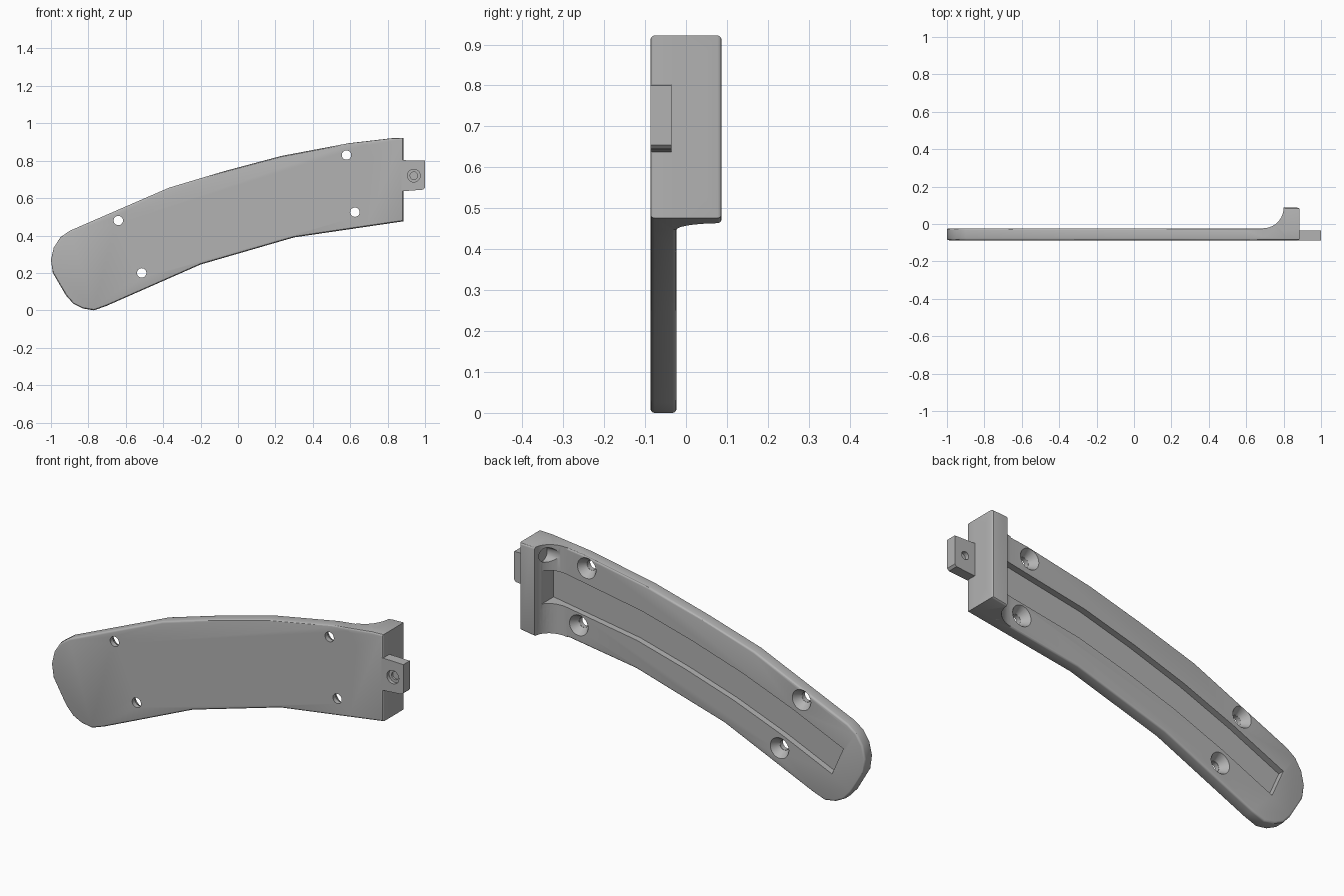
import bpy, bmesh, math
from mathutils import Vector, Matrix

if "Cube" in bpy.data.objects:
    bpy.data.objects.remove(bpy.data.objects["Cube"])

grey = bpy.data.materials.new("matte grey")
grey.use_nodes = True
COLOUR = (0.45, 0.45, 0.45, 1)
grey.diffuse_color = COLOUR
grey.node_tree.nodes["Principled BSDF"].inputs["Base Color"].default_value = COLOUR

FRONT, BACK, TALL = -0.087, -0.023, 0.087
FLANGE_IN, FLANGE_OUT = 0.8, 0.885


def finish(bm, name):
    bmesh.ops.recalc_face_normals(bm, faces=bm.faces[:])
    mesh = bpy.data.meshes.new(name)
    bm.to_mesh(mesh)
    bm.free()
    mesh.materials.append(grey)
    obj = bpy.data.objects.new(name, mesh)
    bpy.context.collection.objects.link(obj)
    return obj


def prism(name, points, axis, lo, hi, bevel=0.0):
    """Extrude a closed profile along y (points are x, z) or z (points are x, y)."""
    bm = bmesh.new()
    place = (lambda a, b: (a, lo, b)) if axis == "y" else (lambda a, b: (a, b, lo))
    face = bm.faces.new([bm.verts.new(place(a, b)) for a, b in points])
    step = Vector((0, hi - lo, 0)) if axis == "y" else Vector((0, 0, hi - lo))
    new = bmesh.ops.extrude_face_region(bm, geom=[face])["geom"]
    bmesh.ops.translate(bm, vec=step, verts=[v for v in new if isinstance(v, bmesh.types.BMVert)])
    if bevel:
        rim = [e for e in bm.edges if abs((e.verts[0].co - e.verts[1].co).dot(step)) < 1e-7]
        bmesh.ops.bevel(bm, geom=rim, offset=bevel, segments=3, profile=0.5, affect="EDGES")
    return finish(bm, name)


def cone(name, axis, centre, start, end, r1, r2=None):
    """Round cutter along x or y between start and end."""
    bm = bmesh.new()
    bmesh.ops.create_cone(bm, cap_ends=True, segments=32, radius1=r1,
                          radius2=r1 if r2 is None else r2, depth=end - start)
    mid = (start + end) / 2
    if axis == "y":
        turn, pos = Matrix.Rotation(-math.pi / 2, 4, "X"), (centre[0], mid, centre[1])
    else:
        turn, pos = Matrix.Rotation(math.pi / 2, 4, "Y"), (mid, centre[0], centre[1])
    bm.transform(Matrix.Translation(pos) @ turn)
    return finish(bm, name)


def combine(target, other, operation):
    mod = target.modifiers.new(operation, "BOOLEAN")
    mod.operation, mod.object, mod.solver = operation, other, "EXACT"
    bpy.context.view_layer.objects.active = target
    bpy.ops.object.modifier_apply(modifier=mod.name)
    bpy.data.objects.remove(other)


# Curved plate outline, seen from the front
outline = [(FLANGE_OUT, .922), (.82, .92), (.59, .893), (.23, .825), (-.07, .745),
           (-.37, .655), (-.9, .425), (-.95, .39), (-.985, .335), (-1, .27),
           (-.99, .2), (-.92, .08), (-.88, .035), (-.83, .01), (-.77, 0),
           (-.7, .025), (-.2, .245), (.3, .39), (FLANGE_OUT, .476)]
plate = prism("curved_plate", outline, "y", FRONT, BACK, 0.01)

# End flange with a swept fillet, trimmed to the outline
R = 0.11
arc = [(FLANGE_IN - R + R * math.sin(t), BACK + R * (1 - math.cos(t)))
       for t in [math.pi / 2 * i / 10 for i in range(10, -1, -1)]]
section = [(.95, -.15), (.95, .15), (FLANGE_IN, .15)] + arc + [(FLANGE_IN - R, -.15)]
flange = prism("end_flange", outline, "y", FRONT, TALL, 0.01)
combine(flange, prism("flange_section", section, "z", .2, 1.1), "INTERSECT")
combine(plate, flange, "UNION")

# Long channel sunk into the back
spine = [Vector(p) for p in [(-.845, .22), (-.56, .345), (-.28, .452), (0, .54), (.28, .615), (.79, .7)]]
upper, lower = [], []
for i, p in enumerate(spine):
    along = (spine[min(i + 1, len(spine) - 1)] - spine[max(i - 1, 0)]).normalized()
    side = Vector((-along.y, along.x)) * 0.08
    if i == len(spine) - 1:
        side = Vector((0, 0.085))
    upper.append(p + side)
    lower.append(p - side)
combine(plate, prism("channel_cutter", upper + lower[::-1], "y", -.055, .2), "DIFFERENCE")

# Countersunk screw holes through the plate
for spot in [(-.64, .48), (-.515, .2), (.58, .83), (.625, .525)]:
    combine(plate, cone("hole_cutter", "y", spot, -.2, .1, .025), "DIFFERENCE")
    combine(plate, cone("sink_cutter", "y", spot, -.063, -.018, .026, .056), "DIFFERENCE")

# Bolt holes through the flange, with clearance cut into the fillet
for z in (.862, .553):
    combine(plate, cone("bolt_cutter", "x", (.02, z), .5, 1, .02), "DIFFERENCE")
    combine(plate, cone("clearance_cutter", "x", (.02, z), .6, FLANGE_IN, .037), "DIFFERENCE")

# Tab on the outer side of the flange, with a stepped hole
tab = prism("end_tab", [(.87, .636), (.99, .645), (1, .655), (1, .8), (.87, .803)],
            "y", FRONT, -.035)
combine(tab, cone("tab_front_cutter", "y", (.94, .72), -.1, -.069, .034), "DIFFERENCE")
combine(tab, cone("tab_inner_cutter", "y", (.94, .72), -.1, -.059, .02), "DIFFERENCE")
combine(tab, cone("tab_back_cutter", "y", (.94, .72), -.057, -.02, .02), "DIFFERENCE")

for obj in (plate, tab):
    bpy.ops.object.select_all(action="DESELECT")
    obj.select_set(True)
    bpy.context.view_layer.objects.active = obj
    bpy.ops.object.shade_smooth_by_angle(angle=math.radians(30))
